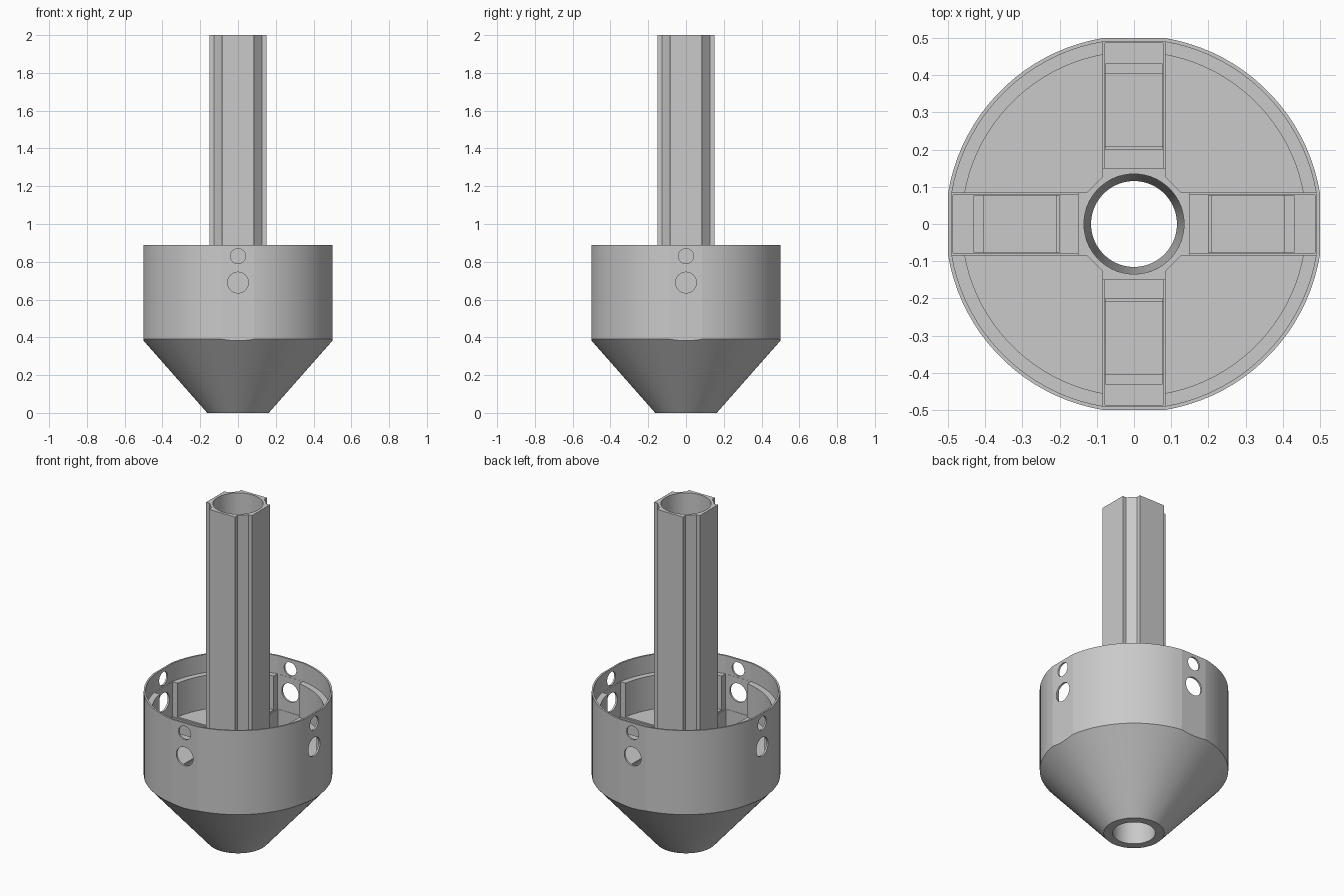
import bpy, bmesh, math
from mathutils import Matrix, Vector

cube = bpy.data.objects.get("Cube")
if cube:
    bpy.data.objects.remove(cube, do_unlink=True)

GREY = (0.59, 0.59, 0.59, 1)
grey = bpy.data.materials.new("plain grey")
grey.use_nodes = True
grey.diffuse_color = GREY
grey.node_tree.nodes["Principled BSDF"].inputs["Base Color"].default_value = GREY

SEG = 96


def make(name, bm):
    bmesh.ops.recalc_face_normals(bm, faces=bm.faces)
    mesh = bpy.data.meshes.new(name)
    bm.to_mesh(mesh)
    bm.free()
    mesh.materials.append(grey)
    ob = bpy.data.objects.new(name, mesh)
    bpy.context.collection.objects.link(ob)
    return ob


def stack(name, rings):
    """Closed solid through a list of rings with equal point counts."""
    bm = bmesh.new()
    loops = [[bm.verts.new(p) for p in ring] for ring in rings]
    n = len(loops[0])
    for a, b in zip(loops, loops[1:]):
        for i in range(n):
            j = (i + 1) % n
            bm.faces.new((a[i], a[j], b[j], b[i]))
    bm.faces.new(loops[0][::-1])
    bm.faces.new(loops[-1])
    return make(name, bm)


def ring(r, z):
    angles = [2 * math.pi * (i + 0.5) / SEG for i in range(SEG)]
    return [(r * math.cos(a), r * math.sin(a), z) for a in angles]


def box(name, lo, hi, turn=0):
    bm = bmesh.new()
    lo, hi = Vector(lo), Vector(hi)
    mat = (Matrix.Rotation(turn, 4, 'Z') @ Matrix.Translation((lo + hi) / 2)
           @ Matrix.Diagonal((*(hi - lo), 1)))
    bmesh.ops.create_cube(bm, size=1, matrix=mat)
    return make(name, bm)


def combine(target, tool, operation):
    mod = target.modifiers.new("cut", 'BOOLEAN')
    mod.operation, mod.object, mod.solver = operation, tool, 'EXACT'
    bpy.context.view_layer.objects.active = target
    bpy.ops.object.modifier_apply(modifier=mod.name)
    bpy.data.objects.remove(tool, do_unlink=True)


def flat_sided(name, rings, limit):
    """Round solid trimmed to four flat sides."""
    ob = stack(name, rings)
    combine(ob, box("flats", (-limit, -limit, -1), (limit, limit, 3)), 'INTERSECT')
    return ob


# Cup on a cone, flattened on four sides
body = flat_sided("cone_cup", [ring(0.163, 0), ring(0.507, 0.39), ring(0.507, 0.888)], 0.5)

# Thin rim above, inner ring segments and quadrant floors below
combine(body, flat_sided("rim_cut", [ring(0.497, 0.78), ring(0.497, 1)], 0.49), 'DIFFERENCE')
combine(body, stack("floor_cut", [ring(0.463, 0.58), ring(0.463, 0.95)]), 'DIFFERENCE')

# Four channels with stepped floors, and two holes through each wall
for k in range(4):
    turn = k * math.pi / 2
    for x0, x1, half, z0, z1 in ((0.1, 0.489, 0.084, 0.572, 0.93),
                                 (0.11, 0.487, 0.078, 0.41, 0.65),
                                 (0.2, 0.43, 0.077, 0.37, 0.5),
                                 (0.21, 0.405, 0.076, 0.32, 0.45)):
        combine(body, box("channel_cut", (x0, -half, z0), (x1, half, z1), turn), 'DIFFERENCE')
    for r, z in ((0.055, 0.69), (0.04, 0.83)):
        bm = bmesh.new()
        bmesh.ops.create_cone(bm, cap_ends=True, segments=40, radius1=r, radius2=r, depth=0.2,
                              matrix=Matrix.Rotation(turn, 4, 'Z') @ Matrix.Translation((0.5, 0, z))
                              @ Matrix.Rotation(math.pi / 2, 4, 'Y'))
        combine(body, make("hole_cut", bm), 'DIFFERENCE')

# Column with four raised flats and chamfered corners
quarter = [(0.15, -0.085), (0.15, 0.085), (0.127, 0.085), (0.085, 0.127)]
section = []
for k in range(4):
    rot = Matrix.Rotation(k * math.pi / 2, 2)
    section += [rot @ Vector(p) for p in quarter]
column = stack("column", [[(p.x, p.y, z) for p in section] for z in (0.2, 2)])

# Tapered bore from end to end, cut through both parts
for part in (body, column):
    combine(part, stack("bore_cut", [ring(0.1145, -0.1), ring(0.1355, 2.1)]), 'DIFFERENCE')

# Smooth round walls, crisp edges
for part in (body, column):
    bpy.ops.object.select_all(action='DESELECT')
    part.select_set(True)
    bpy.context.view_layer.objects.active = part
    bpy.ops.object.shade_smooth_by_angle(angle=math.radians(8))
